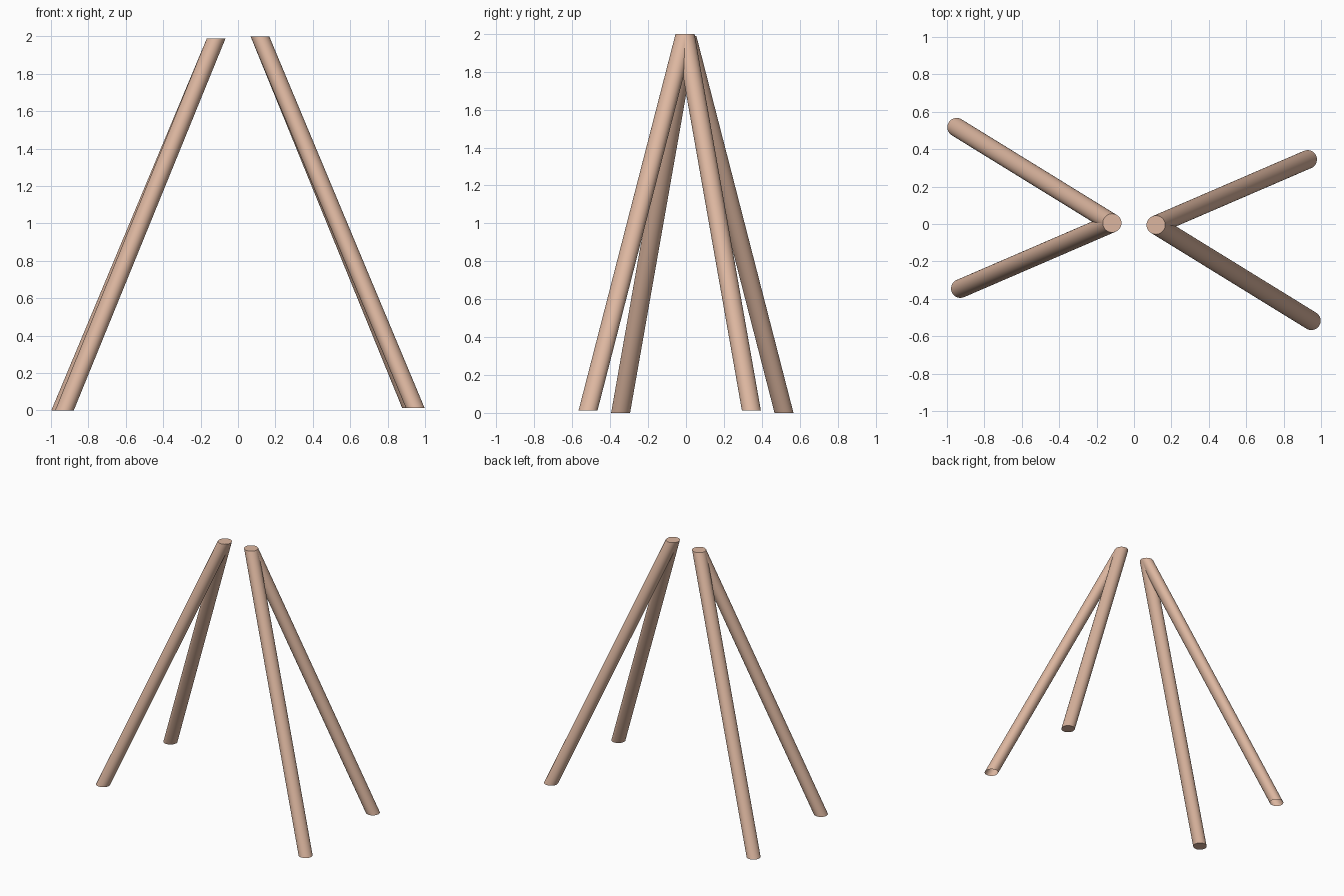
import bpy, bmesh, math
from mathutils import Vector

if "Cube" in bpy.data.objects:
    bpy.data.objects.remove(bpy.data.objects["Cube"])

RADIUS, HEIGHT, SIDES = 0.05, 1.988, 32

wood = bpy.data.materials.new("wood")
wood.diffuse_color = (0.72, 0.47, 0.35, 1)
wood.use_nodes = True
wood.node_tree.nodes["Principled BSDF"].inputs["Base Color"].default_value = wood.diffuse_color


def leg(name, foot, top, cap_foot, cap_top):
    """Slanted round pole whose two ends are cut level."""
    bm = bmesh.new()
    bmesh.ops.create_cone(bm, cap_ends=True, segments=SIDES,
                          radius1=RADIUS, radius2=RADIUS, depth=1)
    # Shear the upright cylinder onto the line from foot to top
    for v in bm.verts:
        centre = foot if v.co.z < 0 else top
        v.co = Vector((centre.x + v.co.x, centre.y + v.co.y, centre.z))
    # Leave an end open where the pole has no cap
    bm.normal_update()
    drop = [f for f in bm.faces if len(f.verts) > 4 and
            ((f.normal.z > 0 and not cap_top) or (f.normal.z < 0 and not cap_foot))]
    bmesh.ops.delete(bm, geom=drop, context='FACES_ONLY')
    mesh = bpy.data.meshes.new(name)
    bm.to_mesh(mesh)
    bm.free()
    mesh.materials.append(wood)
    obj = bpy.data.objects.new(name, mesh)
    bpy.context.collection.objects.link(obj)
    bpy.ops.object.select_all(action='DESELECT')
    obj.select_set(True)
    bpy.context.view_layer.objects.active = obj
    bpy.ops.object.shade_smooth_by_angle(angle=math.radians(35))


# The right pair is the left pair turned half way round and set slightly higher
for side, s, lift in (("left", 1, 0.0), ("right", -1, 0.012)):
    top = Vector((-0.117 * s, 0.005 * s, HEIGHT + lift))
    wide_foot = Vector((-0.948 * s, 0.517 * s, lift))
    narrow_foot = Vector((-0.928 * s, -0.345 * s, lift))
    leg(side + "_wide_leg", wide_foot, top, False, False)
    leg(side + "_narrow_leg", narrow_foot, top, True, True)
